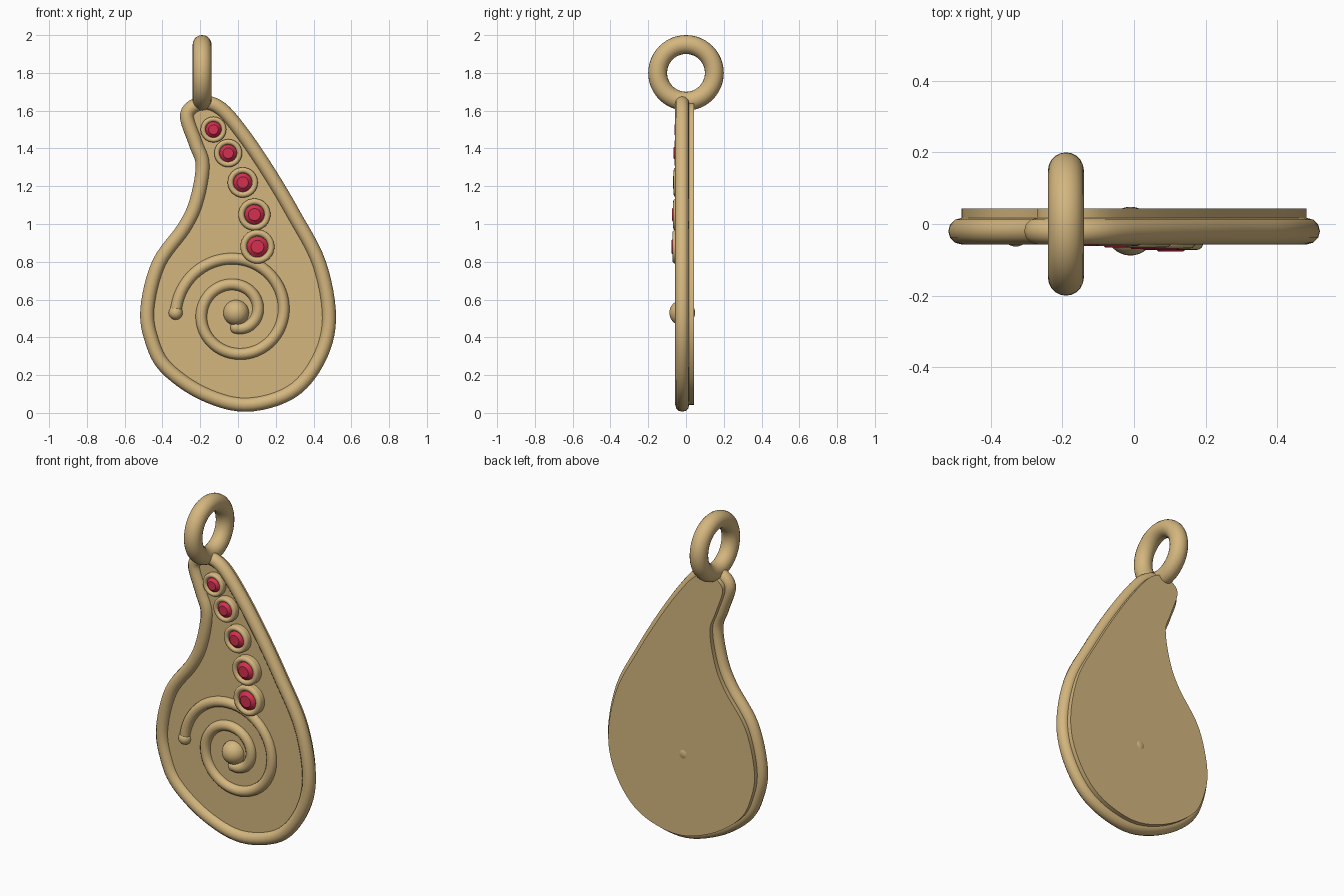
import bpy, bmesh, math
from mathutils import Vector

cube = bpy.data.objects.get("Cube")
if cube:
    bpy.data.objects.remove(cube, do_unlink=True)


def make_material(name, color):
    m = bpy.data.materials.new(name)
    m.use_nodes = True
    m.diffuse_color = color
    bsdf = m.node_tree.nodes["Principled BSDF"]
    bsdf.inputs["Base Color"].default_value = color
    return m


gold = make_material("warm gold", (0.66, 0.47, 0.21, 1))
red = make_material("ruby red", (0.66, 0.03, 0.08, 1))


def add_mesh(name, mesh, mat, angle=40):
    mesh.materials.clear()
    mesh.materials.append(mat)
    ob = bpy.data.objects.new(name, mesh)
    bpy.context.collection.objects.link(ob)
    bpy.ops.object.select_all(action="DESELECT")
    ob.select_set(True)
    bpy.context.view_layer.objects.active = ob
    bpy.ops.object.shade_smooth_by_angle(angle=math.radians(angle))
    return ob


def from_bmesh(name, bm, mat, angle=40):
    bmesh.ops.recalc_face_normals(bm, faces=bm.faces)
    mesh = bpy.data.meshes.new(name)
    bm.to_mesh(mesh)
    bm.free()
    return add_mesh(name, mesh, mat, angle)


def tube(name, path, radius, cyclic, mat):
    """Round tube swept along a path."""
    cu = bpy.data.curves.new(name + "_path", "CURVE")
    cu.dimensions = "3D"
    cu.bevel_depth = radius
    cu.bevel_resolution = 4
    cu.use_fill_caps = True
    sp = cu.splines.new("POLY")
    sp.points.add(len(path) - 1)
    for p, co in zip(sp.points, path):
        p.co = (*co, 1)
    sp.use_cyclic_u = cyclic
    helper = bpy.data.objects.new(name + "_path", cu)
    bpy.context.collection.objects.link(helper)
    deps = bpy.context.evaluated_depsgraph_get()
    mesh = bpy.data.meshes.new_from_object(helper.evaluated_get(deps))
    bpy.data.objects.remove(helper, do_unlink=True)
    return add_mesh(name, mesh, mat, 60)


def lathe(name, x, z, profile, mat, steps=32, angle=40):
    """Spin (radius, y) points about a front-to-back axis."""
    bm = bmesh.new()
    verts = [bm.verts.new((x + r, y, z)) for r, y in profile]
    edges = [bm.edges.new(pair) for pair in zip(verts, verts[1:])]
    bmesh.ops.spin(bm, geom=verts + edges, cent=(x, 0, z), axis=(0, 1, 0),
                   angle=math.tau, steps=steps, use_duplicate=False)
    bmesh.ops.remove_doubles(bm, verts=bm.verts, dist=0.0002)
    return from_bmesh(name, bm, mat, angle)


def ball(name, x, y, z, radius):
    bm = bmesh.new()
    bmesh.ops.create_uvsphere(bm, u_segments=32, v_segments=16, radius=radius)
    bmesh.ops.translate(bm, verts=bm.verts, vec=(x, y, z))
    return from_bmesh(name, bm, gold)


def smooth_loop(pts, steps=6):
    """Closed Catmull-Rom curve through the points."""
    out, n = [], len(pts)
    for i in range(n):
        a, b, c, d = (Vector(pts[(i + k) % n]) for k in (-1, 0, 1, 2))
        for s in range(steps):
            t = s / steps
            out.append(0.5 * (2 * b + (c - a) * t + (2 * a - 5 * b + 4 * c - d) * t ** 2
                              + (3 * b - a - 3 * c + d) * t ** 3))
    return out


# Teardrop outline shared by the plate and its rim
outline = smooth_loop([
    (-0.48, 0.55), (-0.455, 0.38), (-0.38, 0.24), (-0.19, 0.105), (0.04, 0.043),
    (0.28, 0.11), (0.425, 0.28), (0.482, 0.5), (0.43, 0.79), (0.295, 1.05),
    (0.165, 1.27), (0.03, 1.47), (-0.09, 1.61), (-0.19, 1.64), (-0.27, 1.58),
    (-0.225, 1.43), (-0.187, 1.31), (-0.22, 1.12), (-0.285, 0.98), (-0.42, 0.79)])

FRONT, BACK, MID = -0.025, 0.043, -0.02

# Flat plate
bm = bmesh.new()
face = bm.faces.new([bm.verts.new((p.x, FRONT, p.y)) for p in outline])
side = bmesh.ops.extrude_face_region(bm, geom=[face])
moved = [g for g in side["geom"] if isinstance(g, bmesh.types.BMVert)]
bmesh.ops.translate(bm, verts=moved, vec=(0, BACK - FRONT, 0))
from_bmesh("pendant_plate", bm, gold)

# Raised rim
tube("pendant_rim", [(p.x, MID, p.y) for p in outline], 0.037, True, gold)

# Hanging ring
bpy.ops.mesh.primitive_torus_add(
    major_radius=0.15, minor_radius=0.05, major_segments=48, minor_segments=20,
    location=(-0.19, 0, 1.8), rotation=(0, math.pi / 2, 0))
ring = bpy.context.object
ring.name = "hanging_ring"
ring.data.materials.append(gold)
bpy.ops.object.shade_smooth_by_angle(angle=math.radians(60))

# Spiral with a ball at each end
cx, cz, count = -0.01, 0.53, 120
spiral = []
for i in range(count + 1):
    t = i / count
    a = math.pi - t * math.radians(630)
    r = 0.32 - 0.24 * t
    spiral.append((cx + r * math.cos(a), -0.026, cz + r * math.sin(a)))
tube("spiral", spiral, 0.03, False, gold)
ball("spiral_centre_ball", cx, MID, cz, 0.068)
ball("spiral_outer_ball", *spiral[0], 0.037)
ball("spiral_inner_ball", *spiral[-1], 0.031)

# Row of gems in round settings: x, z, radius, front depth
gems = [(-0.13, 1.5, 0.068, -0.062), (-0.052, 1.375, 0.074, -0.066),
        (0.025, 1.22, 0.08, -0.07), (0.087, 1.05, 0.085, -0.073),
        (0.103, 0.88, 0.09, -0.077)]
for i, (x, z, r, y) in enumerate(gems, 1):
    minor = 0.19 * r
    mid = r - minor
    arc = [(mid + minor * math.cos(k * math.pi / 8),
            y + 0.005 + minor - minor * math.sin(k * math.pi / 8)) for k in range(9)]
    lathe(f"gem_setting_{i}", x, z, [(r, FRONT + 0.005)] + arc
          + [(mid - minor, FRONT + 0.005)], gold, angle=60)
    lathe(f"gem_{i}", x, z, [(0.62 * r, FRONT + 0.005), (0.62 * r, y + 0.018),
                             (0.38 * r, y), (0, y)], red, steps=16, angle=25)
